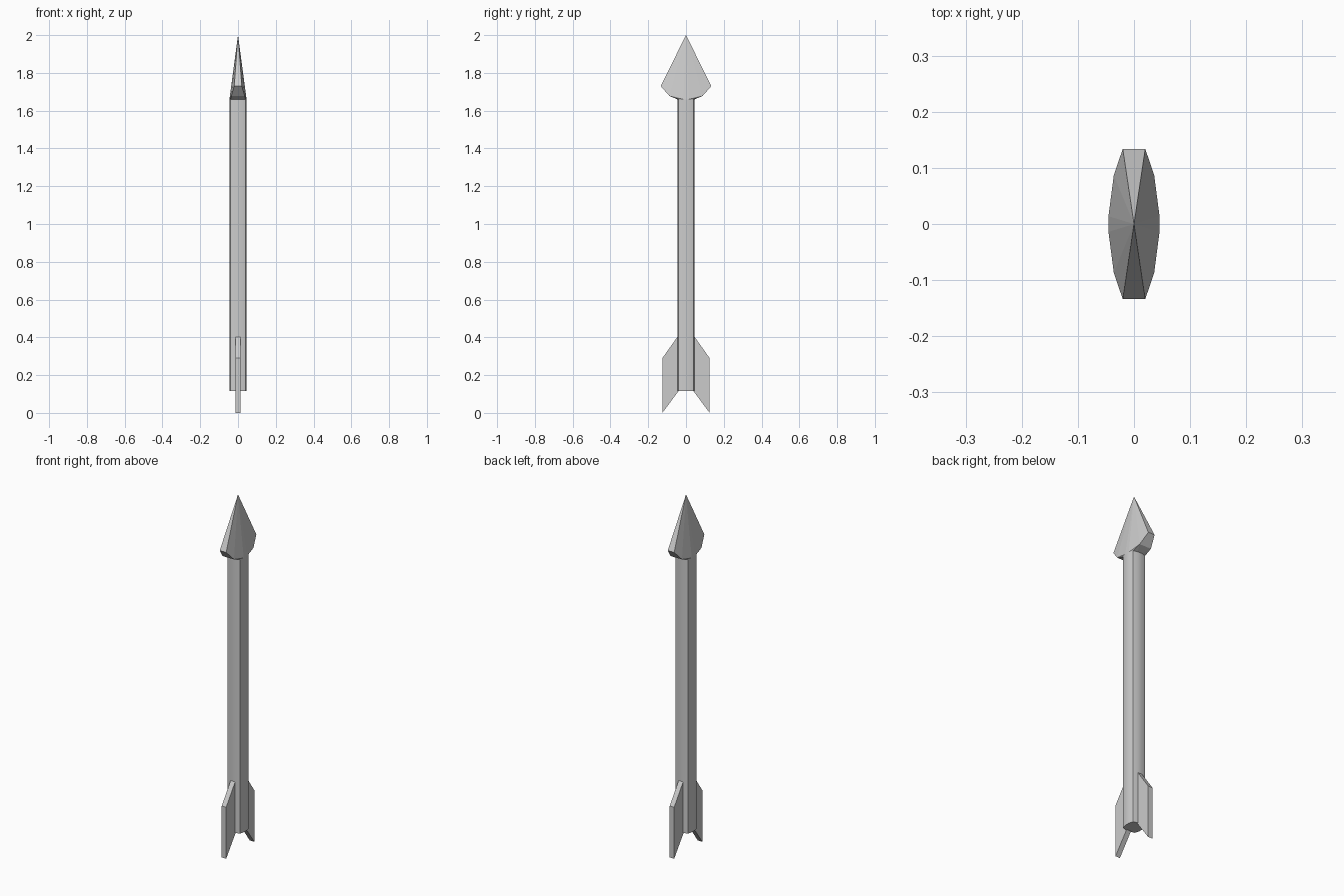
import bpy, bmesh

if "Cube" in bpy.data.objects:
    bpy.data.objects.remove(bpy.data.objects["Cube"])


def make_object(name, bm):
    bmesh.ops.recalc_face_normals(bm, faces=bm.faces)
    mesh = bpy.data.meshes.new(name)
    bm.to_mesh(mesh)
    bm.free()
    obj = bpy.data.objects.new(name, mesh)
    bpy.context.collection.objects.link(obj)
    return obj


def prism(name, points, offset):
    bm = bmesh.new()
    face = bm.faces.new([bm.verts.new(p) for p in points])
    new = bmesh.ops.extrude_face_region(bm, geom=[face])["geom"]
    verts = [v for v in new if isinstance(v, bmesh.types.BMVert)]
    bmesh.ops.translate(bm, verts=verts, vec=offset)
    # keep the starting cap if the extrude removed it
    if not any(all(v not in verts for v in f.verts) for f in bm.faces):
        bmesh.ops.holes_fill(bm, edges=bm.edges)
    return make_object(name, bm)


# Shaft cross-section: a square with slightly bulging sides
side = [(0.0455, -0.014), (0.0455, 0.014), (0.039, 0.039)]
section = []
for turn in range(4):
    section += side
    side = [(-y, x) for x, y in side]

# Shaft
shaft = prism("shaft", [(x, y, 0.115) for x, y in section], (0, 0, 1.545))
bpy.context.view_layer.objects.active = shaft
shaft.select_set(True)
bpy.ops.object.shade_smooth_by_angle(angle=0.6)

# Arrowhead: convex hull of the tip, two rectangles and the shaft's top
bm = bmesh.new()
bm.verts.new((0, 0, 2))
for hx, hy, z in [(0.02, 0.134, 1.73), (0.036, 0.087, 1.677)]:
    for sx in (-1, 1):
        for sy in (-1, 1):
            bm.verts.new((sx * hx, sy * hy, z))
for x, y in section:
    bm.verts.new((x, y, 1.66))
bmesh.ops.convex_hull(bm, input=bm.verts)
bmesh.ops.dissolve_limit(bm, angle_limit=0.01, verts=bm.verts, edges=bm.edges)
make_object("arrowhead", bm)

# Fletching fins on both sides of the shaft
fin = [(0.04, 0.41), (0.125, 0.29), (0.125, 0.0), (0.04, 0.115)]
for s, name in ((-1, "front_fin"), (1, "back_fin")):
    prism(name, [(-0.014, s * y, z) for y, z in fin], (0.028, 0, 0))
